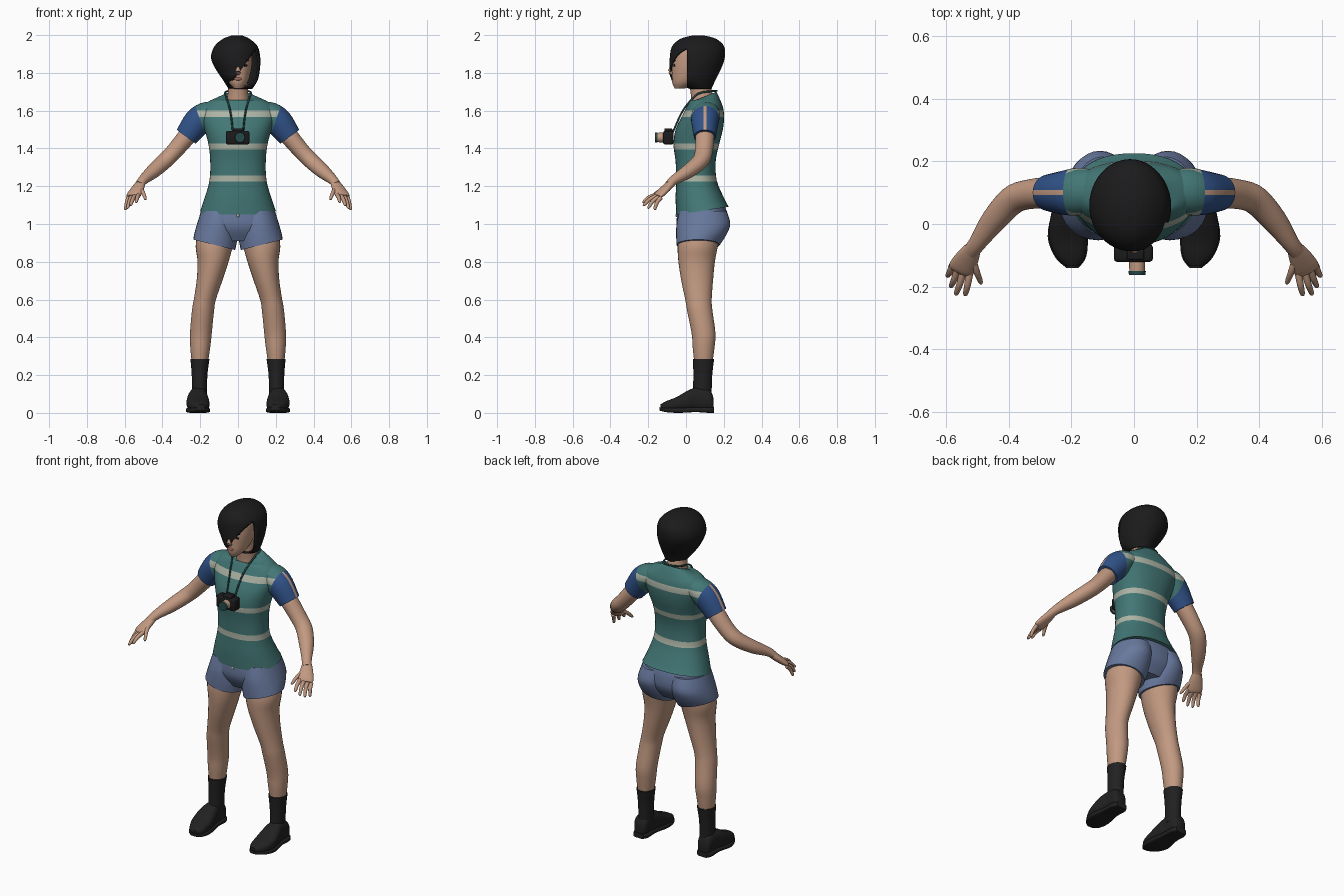
import bpy, bmesh, math
from mathutils import Vector

if "Cube" in bpy.data.objects:
    bpy.data.objects.remove(bpy.data.objects["Cube"], do_unlink=True)


def material(name, *rgb):
    mat = bpy.data.materials.new(name)
    mat.use_nodes = True
    mat.diffuse_color = (*rgb, 1)
    mat.node_tree.nodes["Principled BSDF"].inputs["Base Color"].default_value = (*rgb, 1)
    return mat


SKIN = material("skin", .54, .32, .22)
TEAL = material("teal cloth", .055, .185, .18)
STRIPE = material("pale stripe", .42, .46, .38)
BLUE = material("blue sleeve", .03, .085, .25)
DENIM = material("denim", .14, .19, .34)
HAIR = material("black hair", .011, .011, .012)
LEATHER = material("dark leather", .016, .015, .016)
LENS = material("dark teal trim", .02, .07, .07)
LIP = material("lips", .36, .16, .12)


# ---- Shared helpers ----
def finish(name, bm, mats, paint=None, mirror=False, angle=50):
    bmesh.ops.recalc_face_normals(bm, faces=bm.faces)
    for face in bm.faces:
        face.smooth = True
        if paint:
            face.material_index = paint(face.calc_center_median(), face.normal)
    mesh = bpy.data.meshes.new(name)
    bm.to_mesh(mesh)
    bm.free()
    for mat in mats:
        mesh.materials.append(mat)
    mesh.set_sharp_from_angle(angle=math.radians(angle))
    obj = bpy.data.objects.new(name, mesh)
    bpy.context.collection.objects.link(obj)
    if mirror:
        obj.modifiers.new("Mirror", "MIRROR").use_mirror_merge = False
    return obj


def smooth_path(points, steps):
    """Catmull-Rom interpolation of whole stations."""
    size = max(len(p) for p in points)
    pts = [tuple(p) + (0,) * (size - len(p)) for p in points]
    out = []
    for i in range(len(pts) - 1):
        a, b, c, d = pts[max(i - 1, 0)], pts[i], pts[i + 1], pts[min(i + 2, len(pts) - 1)]
        for s in range(steps):
            t = s / steps
            out.append([q + t * (r - p) / 2 + t * t * (p - 2.5 * q + 2 * r - w / 2)
                        + t ** 3 * (1.5 * (q - r) + (w - p) / 2)
                        for p, q, r, w in zip(a, b, c, d)])
    return out + [list(pts[-1])]


def level(path, i):
    """Horizontal ring: z, x range, y range, tilt along x and y."""
    z, x0, x1, y0, y1, tx, ty = (path[i] + [0, 0])[:7]
    rx, ry = (x1 - x0) / 2, (y1 - y0) / 2
    return Vector(((x0 + x1) / 2, (y0 + y1) / 2, z)), Vector((rx, 0, rx * tx)), Vector((0, ry, ry * ty))


def upright(path, i):
    """Ring facing the front: y, centre x, half width, z range."""
    y, x, rx, z0, z1 = path[i]
    return Vector((x, y, (z0 + z1) / 2)), Vector((rx, 0, 0)), Vector((0, 0, (z1 - z0) / 2))


def tube(path, i):
    """Ring across a path: x, y, z, sideways radius, upward radius."""
    before, after = path[max(i - 1, 0)], path[min(i + 1, len(path) - 1)]
    along = (Vector(after[:3]) - Vector(before[:3])).normalized()
    side = along.cross(Vector((0, 0, 1))).normalized()
    return Vector(path[i][:3]), side * path[i][3], side.cross(along) * path[i][4]


def loft(name, points, frame, mats, cuts=(), paint=None, mirror=False,
         square=1.0, sides=32, steps=4, capped=True, drop=None):
    bm = bmesh.new()
    path = smooth_path(points, steps)
    rings = []
    for i in range(len(path)):
        centre, u, v = frame(path, i)
        ring = []
        for k in range(sides):
            c, s = (f(math.tau * k / sides) for f in (math.cos, math.sin))
            ring.append(bm.verts.new(centre + u * math.copysign(abs(c) ** square, c)
                                     + v * math.copysign(abs(s) ** square, s)))
        rings.append(ring)
    for a, b in zip(rings, rings[1:]):
        for k in range(sides):
            j = (k + 1) % sides
            bm.faces.new((a[k], a[j], b[j], b[k]))
    if capped:
        bm.faces.new(rings[0])
    bm.faces.new(rings[-1])
    for point, normal in cuts:
        bmesh.ops.bisect_plane(bm, geom=bm.verts[:] + bm.edges[:] + bm.faces[:],
                               plane_co=point, plane_no=normal)
    if drop:
        gone = [f for f in bm.faces if drop(f.calc_center_median())]
        bmesh.ops.delete(bm, geom=gone, context="FACES")
    return finish(name, bm, mats, paint, mirror)


def ellipsoid(name, centre, size, mat, mirror=False):
    bm = bmesh.new()
    bmesh.ops.create_uvsphere(bm, u_segments=16, v_segments=10, radius=1)
    bmesh.ops.scale(bm, vec=size, verts=bm.verts)
    bmesh.ops.translate(bm, vec=centre, verts=bm.verts)
    return finish(name, bm, [mat], mirror=mirror)


def box(name, centre, size, mat, bevel):
    bm = bmesh.new()
    bmesh.ops.create_cube(bm, size=1)
    bmesh.ops.scale(bm, vec=size, verts=bm.verts)
    bmesh.ops.translate(bm, vec=centre, verts=bm.verts)
    bmesh.ops.bevel(bm, geom=bm.edges[:], offset=bevel, segments=2, affect="EDGES", profile=.5)
    return finish(name, bm, [mat])


# ---- Striped shirt ----
bands = [(1.225, 1.258), (1.395, 1.425), (1.567, 1.602)]
band_cuts = [((0, 0, z), (0, 0, 1)) for band in bands for z in band]


def striped(c, n):
    return int(any(low < c.z < high for low, high in bands))


def sleeve_colour(c, n):
    if c.x - .35 * (c.z - 1.62) < .225:
        return striped(c, n)
    return 3 if abs(c.y - .1) < .008 and n.z > .2 else 2


loft("shirt_body", [(1.07, -.2, .2, -.052, .226, 0, .15), (1.14, -.176, .176, -.055, .2),
                    (1.23, -.151, .151, -.052, .163), (1.33, -.147, .147, -.055, .157),
                    (1.42, -.156, .156, -.066, .175), (1.5, -.178, .178, -.055, .195),
                    (1.57, -.2, .2, -.022, .202), (1.62, -.19, .19, .003, .195),
                    (1.655, -.145, .145, .022, .182), (1.675, -.082, .082, .035, .16, 0, .4)],
     level, [TEAL, STRIPE], band_cuts, striped, square=.88, sides=48)
seam = [((.225, 0, 1.62), (1, 0, -.35)), ((0, .092, 0), (0, 1, 0)), ((0, .108, 0), (0, 1, 0))]
loft("sleeve", [(.11, .11, 1.6, .06, .05), (.17, .105, 1.58, .075, .066),
                (.215, .1, 1.54, .072, .074), (.274, .1, 1.462, .058, .062)],
     tube, [TEAL, STRIPE, BLUE, SKIN], band_cuts + seam, sleeve_colour, mirror=True)

# ---- Shorts ----
loft("shorts_seat", [(1.1, -.185, .185, -.04, .205), (1.05, -.2, .2, -.048, .218),
                     (.98, -.208, .208, -.045, .215), (.91, -.14, .14, -.005, .17)],
     level, [DENIM], square=.9)
loft("shorts_leg", [(1.07, .0, .195, -.035, .215), (1.0, .0, .217, -.05, .234),
                    (.94, .003, .23, -.052, .212, .12), (.89, .015, .237, -.05, .178, .25)],
     level, [DENIM], mirror=True)
ellipsoid("shorts_button", (0, -.049, 1.045), (.009, .006, .009), STRIPE)

# ---- Legs, socks and shoes ----
loft("leg", [(.95, .01, .215, -.035, .18), (.88, .028, .224, -.044, .168), (.8, .05, .214, -.04, .153),
             (.7, .083, .219, -.025, .143), (.6, .117, .234, -.004, .136), (.54, .127, .244, .006, .14),
             (.42, .139, .254, .03, .156), (.34, .148, .252, .036, .15), (.25, .162, .243, .046, .138)],
     level, [SKIN], mirror=True)
loft("sock", [(.285, .151, .252, .036, .149), (.2, .162, .245, .039, .139), (.08, .165, .243, .035, .135)],
     level, [LEATHER], mirror=True)
loft("shoe", [(.145, .212, .028, .015, .08), (.125, .212, .042, .01, .122), (.06, .212, .046, .01, .135),
              (.01, .213, .056, .01, .118), (-.05, .211, .06, .01, .084), (-.105, .203, .046, .01, .062),
              (-.135, .197, .02, .016, .045)], upright, [LEATHER], square=.75, mirror=True)
loft("shoe_sole", [(.148, .212, .034, 0, .03), (.12, .212, .048, 0, .03), (.05, .212, .05, .004, .03),
                   (-.04, .212, .064, 0, .028), (-.105, .203, .05, .004, .028), (-.14, .197, .02, .012, .03)],
     upright, [LEATHER], square=.45, mirror=True)

# ---- Arms and hands ----
loft("arm", [(.2, .1, 1.55, .045, .045), (.27, .1, 1.465, .05, .048), (.34, .094, 1.382, .047, .044),
             (.39, .075, 1.332, .046, .042), (.45, .01, 1.278, .04, .037), (.5, -.06, 1.235, .028, .026),
             (.522, -.09, 1.208, .026, .021)], tube, [SKIN], mirror=True)
loft("palm", [(.515, -.078, 1.216, .026, .021), (.53, -.105, 1.19, .036, .021), (.55, -.14, 1.157, .042, .018),
              (.557, -.153, 1.145, .038, .011)], tube, [SKIN], mirror=True)
digits = {"index_finger": ((.525, -.155, 1.155), (.54, -.23, 1.115)),
          "middle_finger": ((.545, -.15, 1.15), (.57, -.228, 1.098)),
          "ring_finger": ((.563, -.142, 1.145), (.586, -.203, 1.083)),
          "little_finger": ((.58, -.132, 1.14), (.597, -.168, 1.075)),
          "thumb": ((.52, -.1, 1.195), (.488, -.192, 1.13))}
for name, (root, tip) in digits.items():
    a, b = Vector(root), Vector(tip)
    bend = a.lerp(b, .5) + Vector((0, -.004, .006))
    loft(name, [(*a, .012, .012), (*bend, .0105, .0105), (*a.lerp(b, .9), .008, .008), (*b, .003, .003)],
         tube, [SKIN], sides=12, mirror=True)

# ---- Head and face ----
loft("neck", [(1.62, -.065, .065, .03, .16), (1.69, -.054, .054, .025, .14), (1.8, -.05, .05, .01, .12)],
     level, [SKIN])
loft("head", [(1.718, -.022, .022, -.06, -.005), (1.75, -.05, .05, -.073, .06), (1.8, -.067, .067, -.074, .11),
              (1.86, -.075, .075, -.072, .14), (1.92, -.072, .072, -.055, .15), (1.965, -.04, .04, .0, .1)],
     level, [SKIN])
loft("nose", [(0, -.068, 1.855, .008, .006), (0, -.079, 1.825, .01, .01), (0, -.082, 1.805, .015, .012),
              (0, -.07, 1.793, .01, .006)], tube, [SKIN], sides=12)
ellipsoid("lips", (0, -.073, 1.768), (.022, .006, .008), LIP)
ellipsoid("eye", (.036, -.062, 1.84), (.015, .005, .006), HAIR, mirror=True)
ellipsoid("eyebrow", (.038, -.06, 1.865), (.021, .005, .004), HAIR, mirror=True)

# ---- Bobbed hair with a sweeping fringe ----
fringe, across = Vector((.1, 0, 1.93)), Vector((.175, 0, -.13))
hair = loft("hair", [(1.715, -.05, .075, .02, .135), (1.76, -.078, .104, -.076, .155),
                     (1.82, -.118, .116, -.086, .185), (1.88, -.143, .118, -.086, .205),
                     (1.94, -.125, .104, -.074, .202), (1.98, -.08, .062, -.03, .16),
                     (1.997, -.035, .025, .03, .1)],
            level, [HAIR], [(fringe, across), ((0, .005, 0), (0, 1, 0))], capped=False, sides=48,
            drop=lambda c: c.y < .005 and (c - fringe).dot(across) > 0)
shell = hair.modifiers.new("Thickness", "SOLIDIFY")
shell.thickness, shell.offset = .01, -1

# ---- Camera on a neck strap ----
box("camera_body", (-.002, -.093, 1.457), (.125, .056, .072), HAIR, .01)
box("camera_top", (.005, -.093, 1.495), (.055, .044, .022), HAIR, .006)
loft("camera_lens", [(-.11, .01, .026, 1.432, 1.484), (-.15, .01, .025, 1.433, 1.483)],
     upright, [SKIN], steps=1)
loft("lens_rim", [(-.15, .01, .028, 1.43, 1.486), (-.163, .01, .026, 1.432, 1.484)],
     upright, [LENS], steps=1)
loft("strap", [(.027, -.07, 1.485, .005, .005), (.037, -.03, 1.575, .005, .005), (.05, .008, 1.635, .005, .005),
               (.068, .065, 1.69, .005, .005), (.055, .135, 1.703, .005, .005), (0, .162, 1.705, .005, .005)],
     tube, [LENS], sides=8, mirror=True)
